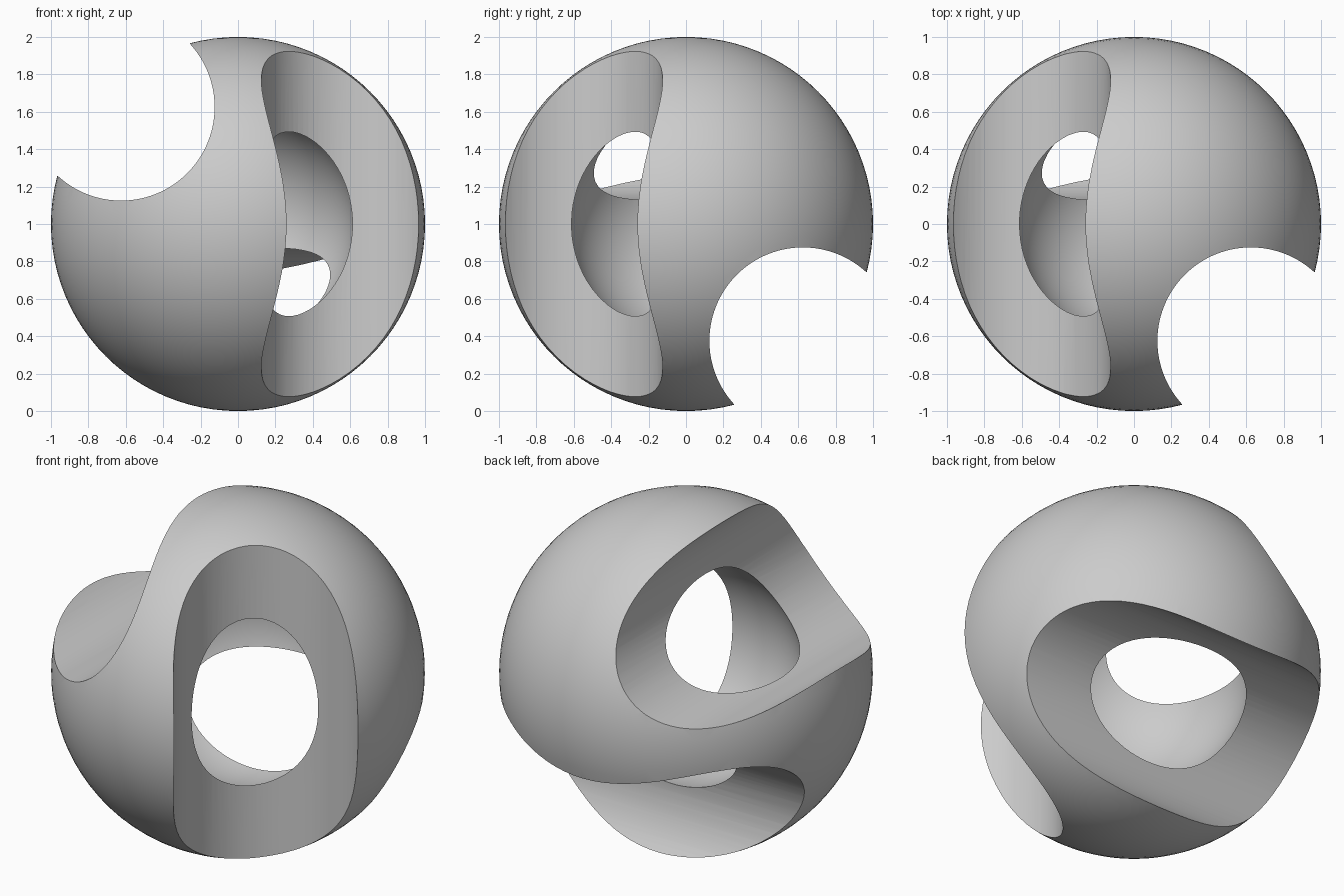
import bpy
from math import pi

if "Cube" in bpy.data.objects:
    bpy.data.objects.remove(bpy.data.objects["Cube"])

R, OFFSET, BITE, HOLLOW = 1.0, 0.625, 0.5, 0.625
CENTRE = (0, 0, R)

# Outer ball
bpy.ops.mesh.primitive_uv_sphere_add(segments=96, ring_count=48, radius=R, location=CENTRE)
shell = bpy.context.object
shell.name = "carved_shell"
bpy.ops.object.shade_smooth()


def carve(cutter, name):
    """Subtract a cutter from the shell."""
    cutter.name = name
    cutter.hide_render = True
    bpy.ops.object.shade_smooth()
    mod = shell.modifiers.new(name, 'BOOLEAN')
    mod.operation = 'DIFFERENCE'
    mod.solver = 'EXACT'
    mod.object = cutter
    return cutter


# Three round channels, one along each axis, none touching another
channels = [
    ("channel_along_y", (-OFFSET, 0, R + OFFSET), (pi / 2, 0, 0)),
    ("channel_along_x", (0, OFFSET, R - OFFSET), (0, pi / 2, 0)),
    ("channel_along_z", (OFFSET, -OFFSET, R), (0, 0, 0)),
]
cutters = []
for name, loc, rot in channels:
    bpy.ops.mesh.primitive_cylinder_add(vertices=96, radius=BITE, depth=3, location=loc, rotation=rot)
    cutters.append(carve(bpy.context.object, name))

# Round hollow in the middle, opened up by the channels
bpy.ops.mesh.primitive_uv_sphere_add(segments=96, ring_count=48, radius=HOLLOW,
                                     location=CENTRE, rotation=(0.2, 0.3, 0.1))
cutters.append(carve(bpy.context.object, "inner_hollow"))

# Apply the cuts, remove the cutters, keep the rims crisp
bpy.ops.object.select_all(action='DESELECT')
shell.select_set(True)
bpy.context.view_layer.objects.active = shell
for mod in list(shell.modifiers):
    bpy.ops.object.modifier_apply(modifier=mod.name)
for cutter in cutters:
    bpy.data.objects.remove(cutter, do_unlink=True)
bpy.ops.object.shade_smooth_by_angle(angle=pi / 6)
